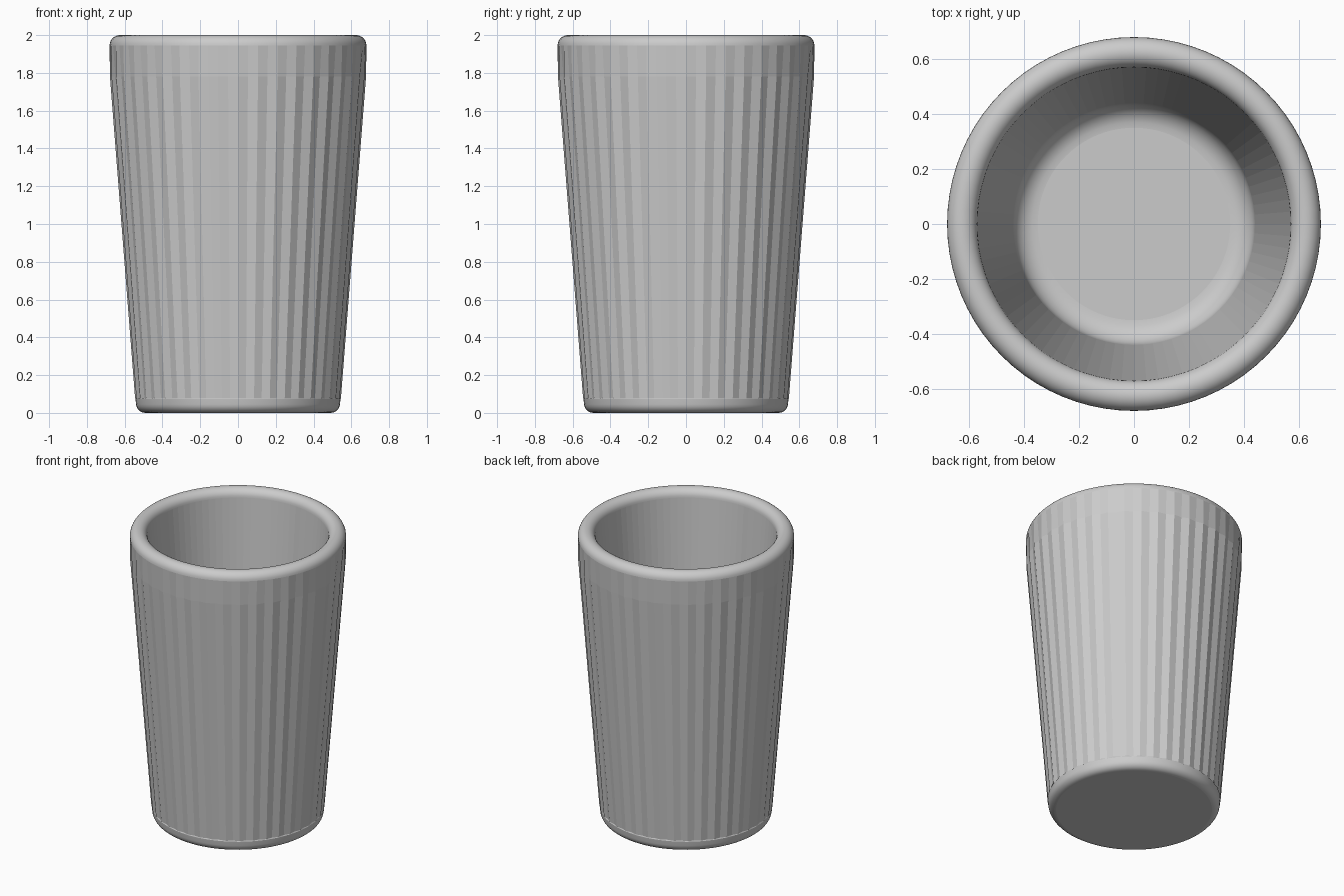
import bpy, bmesh
from math import sin, cos, pi, radians

if "Cube" in bpy.data.objects:
    bpy.data.objects.remove(bpy.data.objects["Cube"])

SIDES = 80          # 40 flutes, ridge and groove alternating


def arc(cx, cz, rx, rz, a0, a1, n):
    return [(cx + rx * cos(radians(a0 + (a1 - a0) * i / n)),
             cz + rz * sin(radians(a0 + (a1 - a0) * i / n)), 0) for i in range(n + 1)]


# Profile (radius, height, groove depth): foot, fluted wall, rim, inner wall, floor fillet
foot = arc(0.49, 0.05, 0.05, 0.05, -90, -5, 6) + [(0.543, 0.075, 0)]
wall = [(0.545, 0.08, 0.009), (0.678, 1.78, 0.011)]
rim = arc(0.625, 1.945, 0.055, 0.055, 0, 180, 14)
inside = arc(0.35, 0.20, 0.09, 0.09, 0, -90, 7)
profile = foot + wall + rim + inside
first = len(foot)

bm = bmesh.new()
rings = []
for r, z, depth in profile:
    ring = []
    for i in range(SIDES):
        a = 2 * pi * i / SIDES
        rr = r - depth * (i % 2)
        ring.append(bm.verts.new((rr * cos(a), rr * sin(a), z)))
    rings.append(ring)

# Skin the rings; wall facets stay flat, rounded parts are smooth
inner_wall = len(foot + wall + rim) - 1
for k in range(len(rings) - 1):
    lo, hi = rings[k], rings[k + 1]
    for i in range(SIDES):
        j = (i + 1) % SIDES
        f = bm.faces.new((lo[i], lo[j], hi[j], hi[i]))
        f.smooth = k not in (first - 1, first, first + 1, inner_wall)

# Underside and inner floor
bm.faces.new(rings[0][::-1])
bm.faces.new(rings[-1])
bmesh.ops.recalc_face_normals(bm, faces=bm.faces)

mesh = bpy.data.meshes.new("fluted_cup")
bm.to_mesh(mesh)
bm.free()
cup = bpy.data.objects.new("fluted_cup", mesh)
bpy.context.collection.objects.link(cup)
